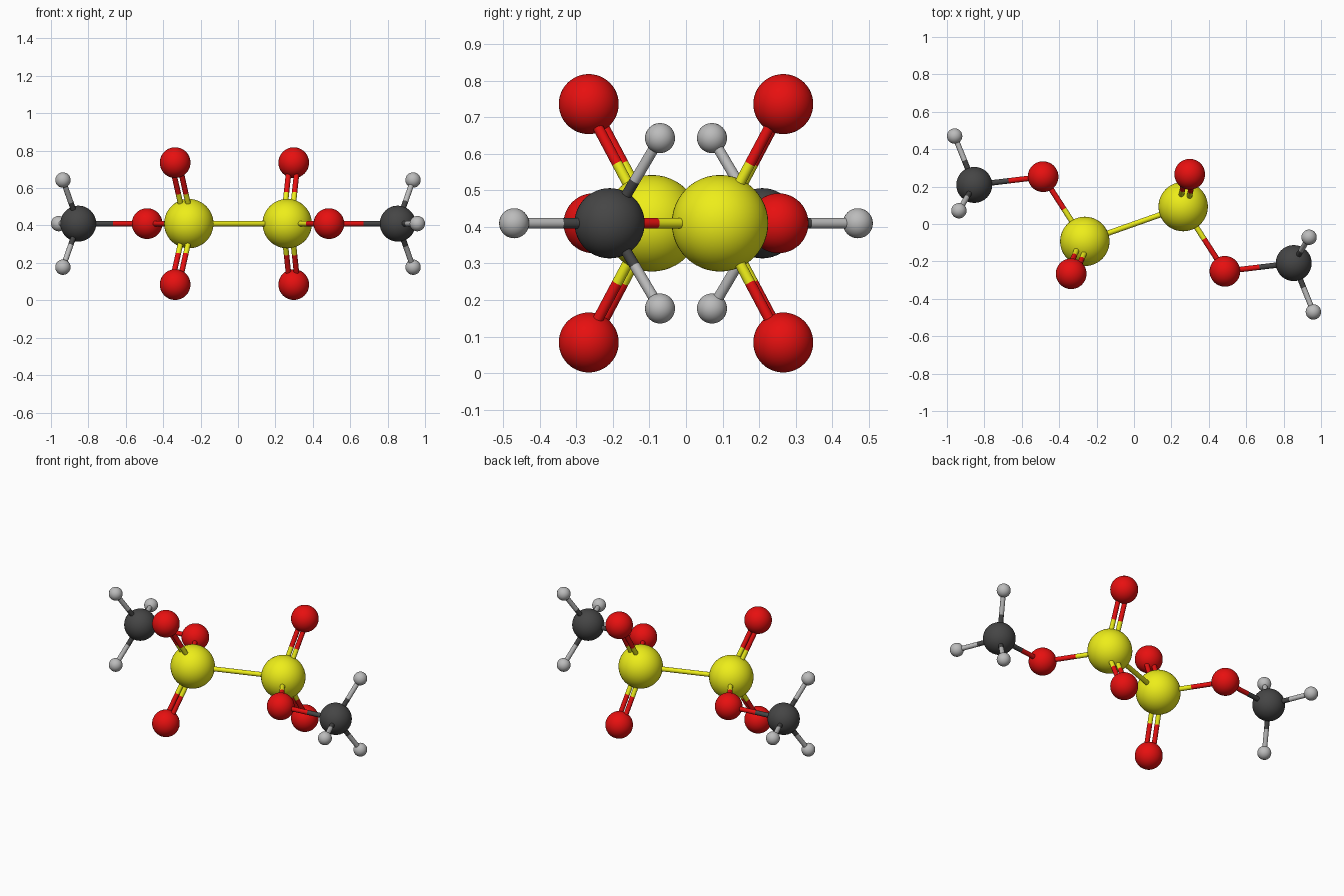
import bpy
from mathutils import Vector

if "Cube" in bpy.data.objects:
    bpy.data.objects.remove(bpy.data.objects["Cube"])

MID_Z = 0.41
BOND_R = 0.0145
PAIR_GAP = 0.044

# element: (radius, colour)
ELEMENTS = {
    "sulfur": (0.132, (0.85, 0.85, 0.01, 1)),
    "oxygen": (0.082, (0.80, 0.005, 0.005, 1)),
    "carbon": (0.096, (0.06, 0.06, 0.06, 1)),
    "hydrogen": (0.041, (0.50, 0.50, 0.50, 1)),
}

MATS = {}
for element, (_, colour) in ELEMENTS.items():
    MATS[element] = bpy.data.materials.new(element + "_colour")
    MATS[element].diffuse_color = colour


def finish(name, element):
    obj = bpy.context.object
    obj.name = name
    obj.data.materials.append(MATS[element])
    bpy.ops.object.shade_smooth()


def atom(name, element, x, y, dz=0.0):
    pos = Vector((x, y, MID_Z + dz))
    bpy.ops.mesh.primitive_uv_sphere_add(segments=48, ring_count=24,
                                         radius=ELEMENTS[element][0], location=pos)
    finish(name, element)
    return name, element, pos


def rod(name, element, a, b):
    d = b - a
    bpy.ops.mesh.primitive_cylinder_add(vertices=24, radius=BOND_R, depth=d.length,
                                        end_fill_type='NOTHING', location=(a + b) / 2,
                                        rotation=d.to_track_quat('Z', 'Y').to_euler())
    finish(name, element)


def bond(a, b, double=False):
    """Two-tone bond, each half coloured like its atom; doubles lie side by side."""
    side = (b[2] - a[2]).cross(Vector((0, 0, 1))).normalized() * PAIR_GAP / 2
    for i, off in enumerate((side, -side) if double else (Vector(),)):
        mid = (a[2] + b[2]) / 2 + off
        rod(f"bond_{a[0]}_to_{b[0]}_{i}", a[1], a[2] + off, mid)
        rod(f"bond_{b[0]}_to_{a[0]}_{i}", b[1], mid, b[2] + off)


# Each half is the other turned 180 degrees about z; only the double oxygens differ in x
sulfurs = []
for label, s, oxo_x in (("left", -1, -0.336), ("right", 1, 0.298)):
    sulfur = atom(f"{label}_sulfur", "sulfur", s * 0.263, s * 0.093)
    sulfurs.append(sulfur)

    # double-bonded oxygens above and below
    for level, dz in (("upper", 0.326), ("lower", -0.326)):
        bond(sulfur, atom(f"{label}_{level}_oxygen", "oxygen", oxo_x, s * 0.266, dz), True)

    # bridging oxygen and methyl group
    bridge = atom(f"{label}_bridge_oxygen", "oxygen", s * 0.486, s * -0.253)
    carbon = atom(f"{label}_carbon", "carbon", s * 0.854, s * -0.209)
    bond(sulfur, bridge)
    bond(bridge, carbon)
    for part, x, y, dz in (("outer", 0.959, -0.470, 0), ("upper", 0.936, -0.071, 0.233),
                           ("lower", 0.936, -0.071, -0.233)):
        bond(carbon, atom(f"{label}_{part}_hydrogen", "hydrogen", s * x, s * y, dz))

# central bond
bond(*sulfurs)

for m in bpy.data.materials:
    if m.users and not m.is_grease_pencil:
        m.use_nodes = True
        m.node_tree.nodes["Principled BSDF"].inputs["Base Color"].default_value = m.diffuse_color
